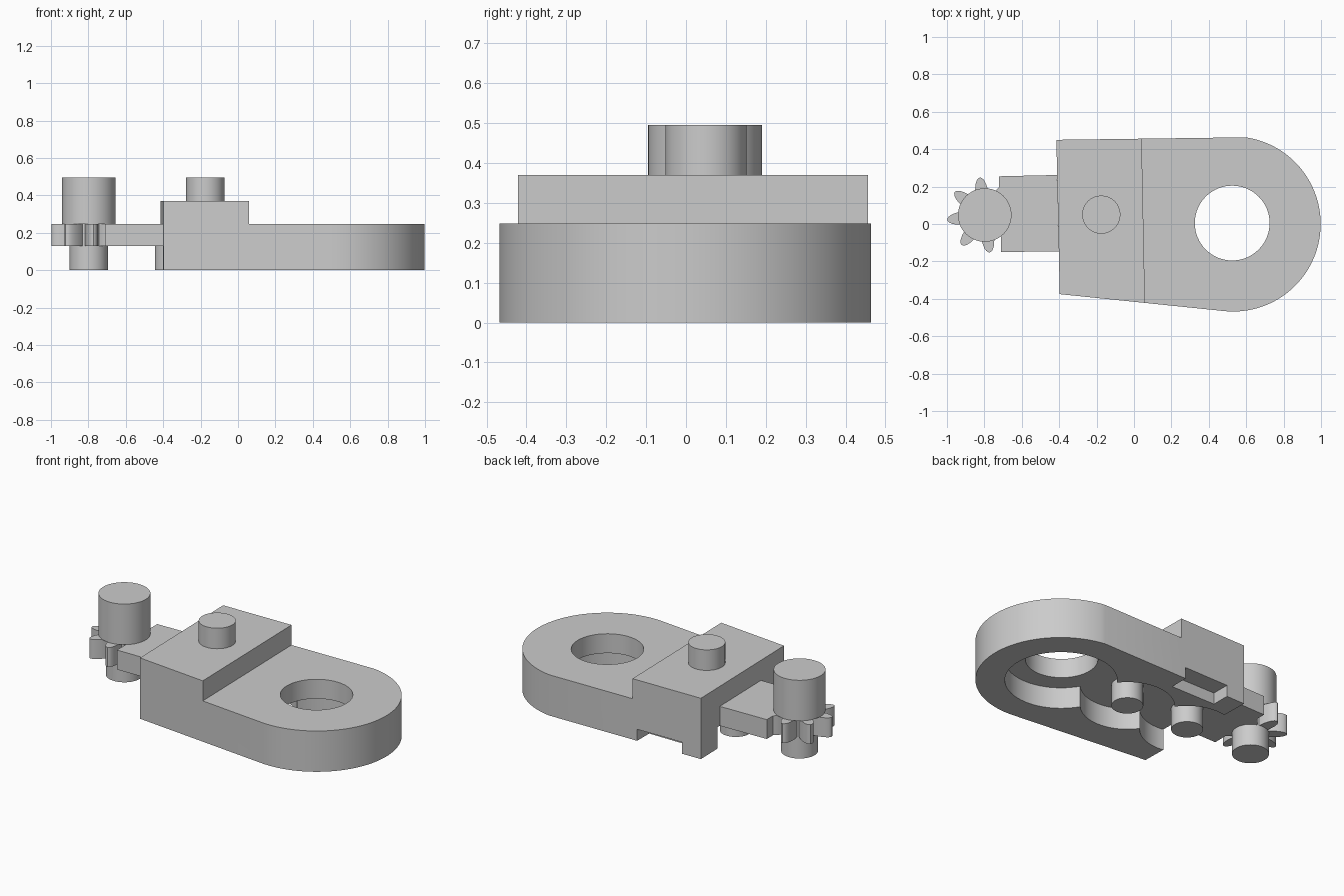
import bpy, bmesh, math

if "Cube" in bpy.data.objects:
    bpy.data.objects.remove(bpy.data.objects["Cube"])

grey = bpy.data.materials.new("plain grey")
grey.diffuse_color = (0.6, 0.6, 0.6, 1)
grey.use_nodes = True
grey.node_tree.nodes["Principled BSDF"].inputs["Base Color"].default_value = grey.diffuse_color


def prism(name, points, z0, z1):
    """Extrude a flat outline (counter-clockwise) from z0 to z1."""
    bm = bmesh.new()
    face = bm.faces.new([bm.verts.new((x, y, z0)) for x, y in points])
    out = bmesh.ops.extrude_face_region(bm, geom=[face])
    top = [g for g in out["geom"] if isinstance(g, bmesh.types.BMVert)]
    bmesh.ops.translate(bm, verts=top, vec=(0, 0, z1 - z0))
    bmesh.ops.recalc_face_normals(bm, faces=bm.faces)
    mesh = bpy.data.meshes.new(name)
    bm.to_mesh(mesh)
    bm.free()
    mesh.materials.append(grey)
    obj = bpy.data.objects.new(name, mesh)
    bpy.context.collection.objects.link(obj)
    return obj


def arc(cx, cy, r, a0=0, a1=360, n=64):
    """Points on an arc; a full circle leaves out the repeated end."""
    count = n if a1 - a0 >= 360 else n + 1
    angles = [math.radians(a0 + (a1 - a0) * i / n) for i in range(count)]
    return [(cx + r * math.cos(a), cy + r * math.sin(a)) for a in angles]


def cylinder(name, cx, cy, r, z0, z1):
    return prism(name, arc(cx, cy, r), z0, z1)


def activate(obj):
    bpy.ops.object.select_all(action="DESELECT")
    obj.select_set(True)
    bpy.context.view_layer.objects.active = obj


def boolean(obj, other, operation="DIFFERENCE"):
    activate(obj)
    mod = obj.modifiers.new("boolean", "BOOLEAN")
    mod.operation = operation
    mod.solver = "EXACT"
    mod.object = other
    bpy.ops.object.modifier_apply(modifier=mod.name)
    bpy.data.objects.remove(other)


# Housing: tapered plate with a rounded end
outline = [(-0.415, 0.45), (-0.397, -0.375)] + arc(0.53, 0, 0.468, -95, 82)
body = prism("housing", outline, 0, 0.37)

# Lower the rounded half, leaving the raised block
boolean(body, prism("step_cutter", [(0.062, -0.6), (1.2, -0.6), (1.2, 0.6), (0.038, 0.6)], 0.248, 0.6))

# Three overlapping round pockets underneath
for cx, cy, r in ((0.525, 0, 0.31), (0.065, 0.02, 0.26), (-0.355, 0.03, 0.26)):
    boolean(body, cylinder("pocket_cutter", cx, cy, r, -0.1, 0.13))

# Through hole and the notch in the back edge
boolean(body, cylinder("hole_cutter", 0.525, 0.005, 0.2, -0.1, 0.6))
boolean(body, prism("notch_cutter", [(-0.29, 0.34), (0.01, 0.34), (0.01, 0.6), (-0.29, 0.6)], -0.1, 0.07))

# Arm carrying the gear
prism("arm", [(-0.71, -0.15), (-0.402, -0.146), (-0.411, 0.262), (-0.722, 0.255),
              (-0.722, 0.2), (-0.71, 0.1)], 0.13, 0.248)

# Pins: two inside the pockets, one post on the raised block
cylinder("pocket_pin_right", 0.065, 0.02, 0.088, 0, 0.13)
cylinder("pocket_pin_left", -0.357, 0.03, 0.088, 0, 0.13)
cylinder("top_post", -0.175, 0.05, 0.102, 0.37, 0.495)

# Gear: hub with eight petal teeth
GX, GY = -0.798, 0.048
gear = cylinder("gear", GX, GY, 0.1, 0.13, 0.248)
for i in range(8):
    a = math.radians(7.5 + 45 * i)
    petal = []
    for u, v in arc(0, 0, 1, n=24):
        along, across = 0.12 + 0.082 * u, 0.034 * v
        petal.append((GX + along * math.cos(a) - across * math.sin(a),
                      GY + along * math.sin(a) + across * math.cos(a)))
    boolean(gear, prism("tooth", petal, 0.13, 0.248), "UNION")

# Knob above the gear and axle below it
cylinder("gear_knob", GX, GY, 0.143, 0.248, 0.495)
cylinder("gear_axle", GX, GY, 0.102, 0, 0.13)

# Smooth the curved walls, keep the edges sharp
for obj in list(bpy.context.collection.objects):
    activate(obj)
    bpy.ops.object.shade_smooth_by_angle(angle=math.radians(30))
